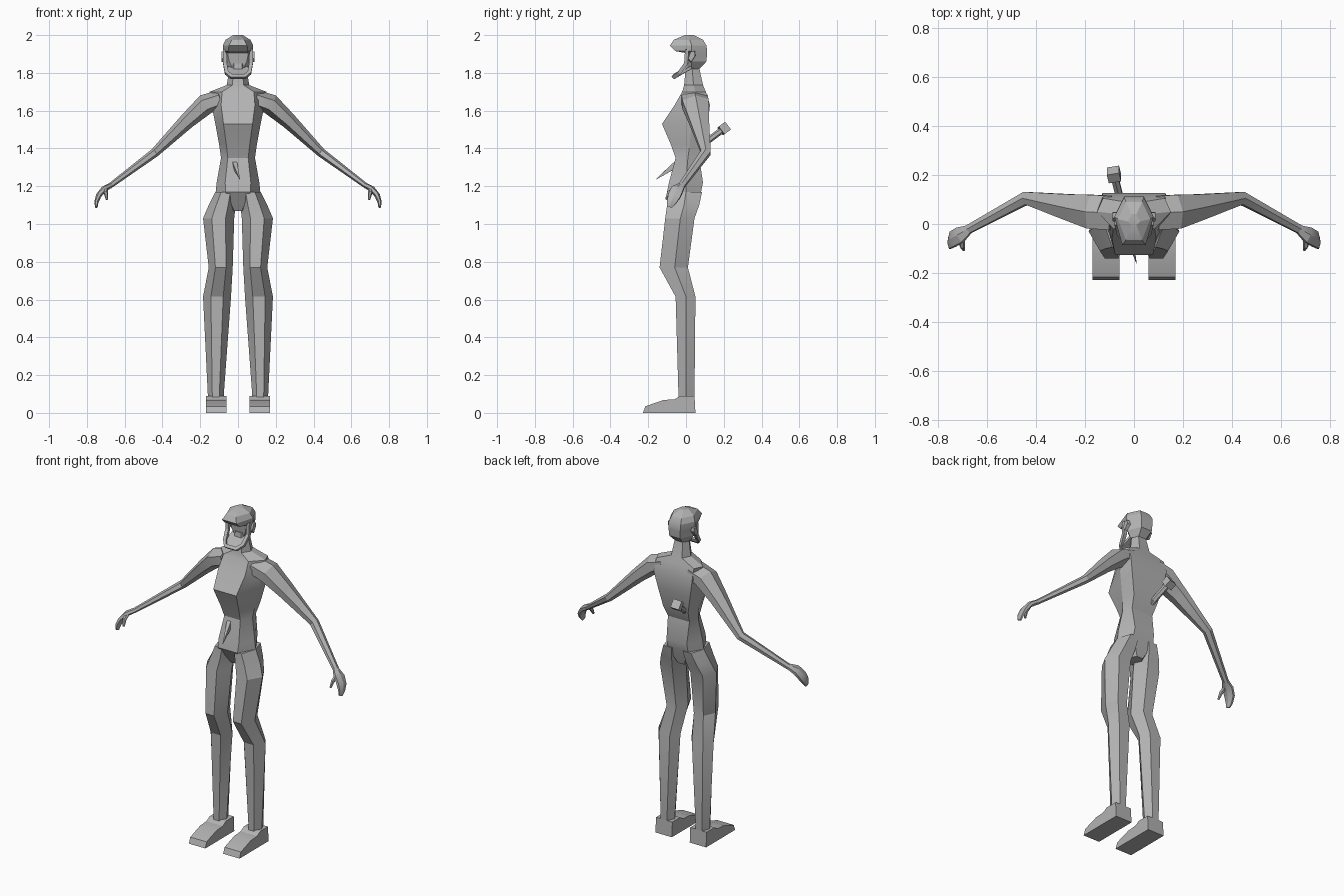
import bpy, bmesh, math
from mathutils import Vector

cube = bpy.data.objects.get("Cube")
if cube:
    bpy.data.objects.remove(cube, do_unlink=True)

grey = bpy.data.materials.new("plain_grey")
grey.use_nodes = True
colour = (0.45, 0.45, 0.45, 1)
grey.diffuse_color = colour
grey.node_tree.nodes["Principled BSDF"].inputs["Base Color"].default_value = colour


def loft(name, rings, mirror=False, angle=25):
    """Skin closed rings of equal length and cap both ends."""
    mesh = bpy.data.meshes.new(name)
    bm = bmesh.new()
    loops = [[bm.verts.new(p) for p in ring] for ring in rings]
    for low, high in zip(loops, loops[1:]):
        count = len(low)
        for i in range(count):
            j = (i + 1) % count
            bm.faces.new((low[i], low[j], high[j], high[i]))
    bm.faces.new(loops[0][::-1])
    bm.faces.new(loops[-1])
    bmesh.ops.recalc_face_normals(bm, faces=bm.faces)
    bm.to_mesh(mesh)
    bm.free()
    mesh.materials.append(grey)
    obj = bpy.data.objects.new(name, mesh)
    bpy.context.scene.collection.objects.link(obj)
    if mirror:
        obj.modifiers.new("other_side", "MIRROR")
    bpy.ops.object.select_all(action="DESELECT")
    obj.select_set(True)
    bpy.context.view_layer.objects.active = obj
    bpy.ops.object.shade_smooth_by_angle(angle=math.radians(angle))
    return obj


def hexagon(z, x0, x1, front, side, back, front_in, back_in):
    """Flat six-sided section: front pair, side points and back pair."""
    w = x1 - x0
    return [(x0, side, z), (x0 + w * front_in, front, z), (x1 - w * front_in, front, z),
            (x1, side, z), (x1 - w * back_in, back, z), (x0 + w * back_in, back, z)]


def limb(name, stations, sides=6, mirror=True, up=(0, 1, 0)):
    """Tube along stations of (centre, half depth, half height)."""
    centres = [Vector(s[0]) for s in stations]
    rings = []
    for i, (c, depth, height) in enumerate(stations):
        ahead = centres[min(i + 1, len(centres) - 1)]
        behind = centres[max(i - 1, 0)]
        tangent = (ahead - behind).normalized()
        side = tangent.cross(Vector(up)).normalized()
        fore = side.cross(tangent)
        ring = []
        for k in range(sides):
            a = math.tau * (k + 0.5) / sides
            ring.append(centres[i] + fore * depth * math.cos(a) + side * height * math.sin(a))
        rings.append(ring)
    return loft(name, rings, mirror)


# Torso and neck: height, half width, front, side, back, insets
torso = [
    (1.07, .05, -.04, 0, .05, .3, .3),
    (1.17, .118, -.1, 0, .08, .22, .2),
    (1.22, .113, -.09, 0, .09, .2, .2),
    (1.35, .09, -.055, .01, .07, .2, .1),
    (1.42, .1, -.08, .02, .1, .19, .08),
    (1.53, .12, -.127, .03, .115, .18, .05),
    (1.63, .14, -.06, .04, .127, .18, .04),
    (1.7, .15, -.02, .05, .105, .22, .08),
    (1.735, .06, -.01, .04, .09, .25, .2),
    (1.85, .04, 0, .03, .065, .25, .2),
]
loft("torso", [hexagon(z, -w, w, *rest) for z, w, *rest in torso])

# Legs: height, inner, outer, front, side, back
leg = [
    (1.17, .01, .12, -.095, 0, .085),
    (1.1, .012, .155, -.1, -.01, .07),
    (1.03, .02, .185, -.11, -.03, .045),
    (.77, .028, .155, -.14, -.06, .01),
    (.615, .037, .185, -.055, 0, .05),
    (.1, .075, .16, -.04, 0, .045),
    (.04, .075, .155, -.04, 0, .045),
]
loft("legs", [hexagon(*s, .28, .25) for s in leg], mirror=True)

# Feet: side profile carried across the width
sole = [(.05, 0), (.045, .09), (-.03, .09), (-.06, .072), (-.12, .068), (-.215, .035), (-.228, 0)]
loft("feet", [[(x, y, z) for y, z in sole] for x in (.06, .17)], mirror=True)

# Arms and hands
limb("arms", [
    ((.09, .045, 1.66), .08, .05),
    ((.17, .05, 1.635), .08, .055),
    ((.27, .07, 1.545), .06, .042),
    ((.44, .105, 1.378), .03, .024),
    ((.68, -.025, 1.2), .02, .014),
])
limb("hands", [
    ((.67, -.02, 1.207), .019, .014),
    ((.71, -.045, 1.185), .038, .016),
    ((.738, -.062, 1.15), .038, .015),
    ((.75, -.078, 1.115), .028, .011),
    ((.75, -.088, 1.09), .016, .007),
])
limb("thumbs", [
    ((.7, -.06, 1.185), .012, .012),
    ((.7, -.09, 1.165), .013, .011),
    ((.694, -.105, 1.13), .006, .006),
])

# Skull with an overhanging brow and a recessed face
skull = [
    (1.82, .05, .01, .03, .07, .25, .25),
    (1.86, .073, .005, .03, .108, .18, .25),
    (1.905, .078, 0, .03, .112, .15, .25),
    (1.915, .08, -.055, .03, .112, .18, .25),
    (1.945, .08, -.085, .03, .108, .2, .25),
    (1.975, .066, -.065, .02, .09, .25, .25),
    (2, .025, -.005, .01, .04, .3, .3),
]
loft("skull", [hexagon(z, -w, w, *rest) for z, w, *rest in skull])

# Jaw: cheek straps that meet at the chin, and a sloping mouth floor
half = [(.07, .005, 1.925), (.069, 0, 1.85), (.06, -.035, 1.8), (.035, -.064, 1.78)]
jaw_path = half + [(-x, y, z) for x, y, z in reversed(half)]
limb("jaw", [(p, .014, .014) for p in jaw_path], sides=4, mirror=False, up=(0, .8, -.6))
loft("mouth_floor", [
    [(-.035, -.06, z), (.035, -.06, z), (.06, -.03, z + .02),
     (.05, .04, z + .06), (-.05, .04, z + .06), (-.06, -.03, z + .02)]
    for z in (1.768, 1.785)])

# Ears: thin slanted plates
loft("ears", [[(x, .03 + s * (.02 * y + .006 * z), 1.885 + s * .032 * z)
               for y, z in ((-1, -.3), (-.6, 1), (.6, 1), (1, .2), (.1, -1))]
              for x, s in ((.06, 1), (.088, .85))], mirror=True)

# Dagger driven through the body from behind
tip, pommel = Vector((.01, -.16, 1.235)), Vector((-.085, .215, 1.515))


def along(t):
    return tip.lerp(pommel, t)


blade_up = (1, 0, 0)
limb("dagger_blade", [(along(0), .001, .001), (along(.25), .016, .022),
                      (along(.7), .014, .02)], sides=4, mirror=False, up=blade_up)
limb("dagger_grip", [(along(.65), .017, .017), (along(.97), .017, .017)],
     sides=6, mirror=False, up=blade_up)
limb("dagger_pommel", [(along(.92), .036, .036), (along(1.01), .036, .036)],
     sides=4, mirror=False, up=blade_up)
